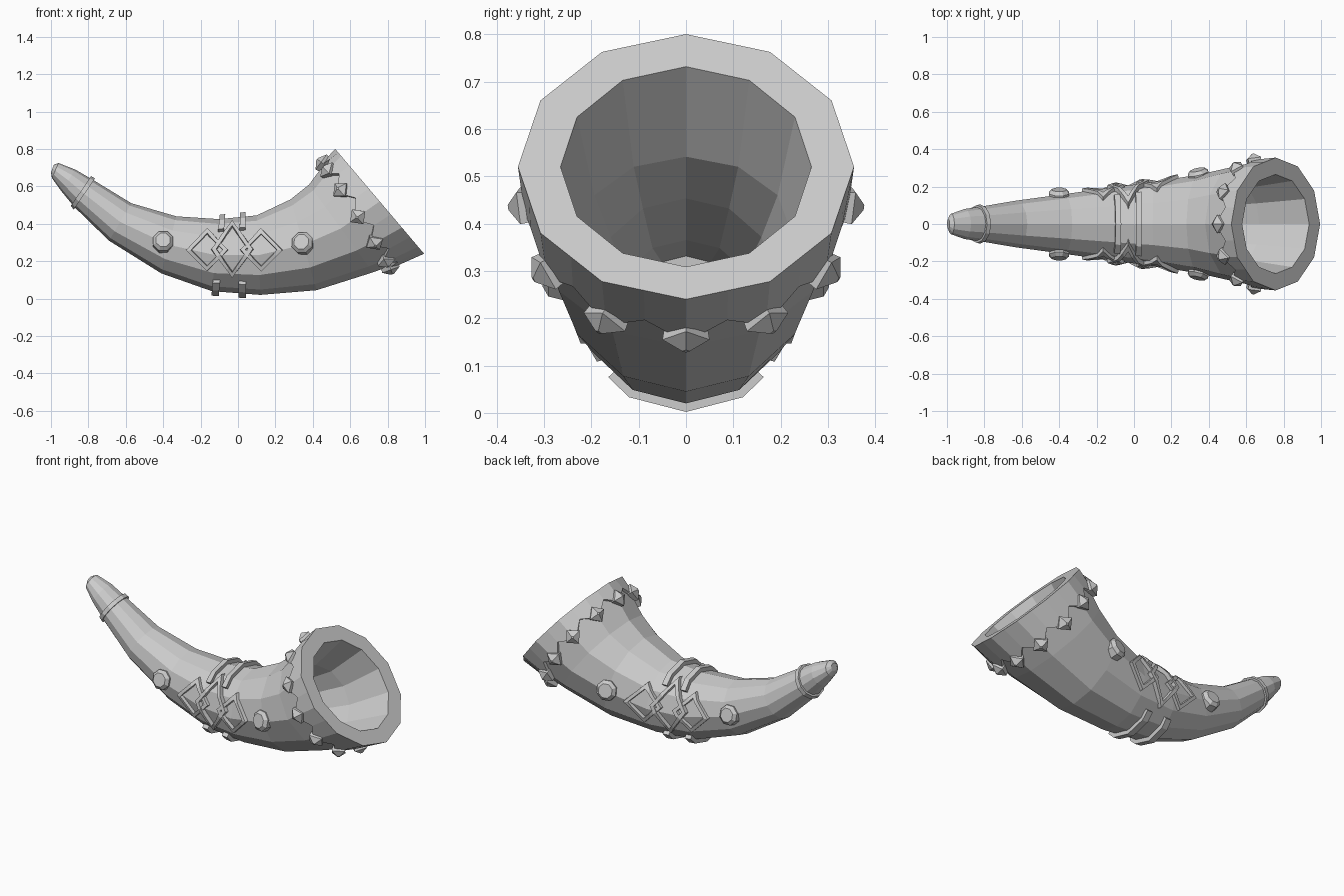
import bpy, bmesh, math
from mathutils import Vector
from mathutils.bvhtree import BVHTree

if "Cube" in bpy.data.objects:
    bpy.data.objects.remove(bpy.data.objects["Cube"])

grey = bpy.data.materials.new("horn_grey")
grey.use_nodes = True
grey.diffuse_color = (0.6, 0.6, 0.6, 1)
grey.node_tree.nodes["Principled BSDF"].inputs["Base Color"].default_value = (0.6, 0.6, 0.6, 1)

# Horn sections from tip to mouth: upper x, z, lower x, z, half width
RINGS = [
    (-.985, .715, -1.0, .675, .025), (-.96, .725, -.995, .645, .055),
    (-.87, .69, -.945, .575, .08), (-.775, .635, -.875, .49, .092),
    (-.57, .51, -.69, .31, .125), (-.33, .44, -.41, .135, .16),
    (-.1, .425, -.14, .04, .195), (.1, .445, .12, .02, .225),
    (.28, .53, .42, .045, .265), (.38, .61, .72, .14, .31),
    (.52, .8, .995, .24, .355)]
SIDES = 12
LAST = len(RINGS) - 1


def ring_point(i, k, off):
    tx, tz, bx, bz, w = RINGS[i]
    top, bot = Vector((tx, 0, tz)), Vector((bx, 0, bz))
    a = 2 * math.pi * k / SIDES
    up = (top - bot) / 2
    d = up * math.cos(a) + Vector((0, -w * math.sin(a), 0))
    return (top + bot) / 2 + d + d.normalized() * off


def surf(s, f, off=0.0):
    """Point on the faceted horn: s along the sections, f around the corners."""
    i, k = min(int(s), LAST - 1), math.floor(f)
    def around(j):
        return ring_point(j, k, off).lerp(ring_point(j, k + 1, off), f - k)
    return around(i).lerp(around(i + 1), s - i)


def finish(name, bm):
    bmesh.ops.recalc_face_normals(bm, faces=bm.faces)
    me = bpy.data.meshes.new(name)
    bm.to_mesh(me)
    bm.free()
    me.materials.append(grey)
    ob = bpy.data.objects.new(name, me)
    bpy.context.collection.objects.link(ob)
    return ob


def loft(name, loops, closed=True, cap_start=False, cap_end=False, wrap=False):
    """Bridge consecutive loops of points."""
    bm = bmesh.new()
    rows = [[bm.verts.new(p) for p in loop] for loop in loops]
    n = len(rows[0])
    pairs = list(zip(rows, rows[1:])) + ([(rows[-1], rows[0])] if wrap else [])
    for a, b in pairs:
        for j in range(n if closed else n - 1):
            bm.faces.new((a[j], a[(j + 1) % n], b[(j + 1) % n], b[j]))
    if cap_start:
        bm.faces.new(rows[0])
    if cap_end:
        bm.faces.new(rows[-1])
    return finish(name, bm)


# Horn shell with a hollow, closed inside
corners = range(SIDES)
outer = [[surf(i, k) for k in corners] for i in range(LAST + 1)]
inner = [[surf(s, k, off) for k in corners]
         for s, off in ((10, -.09), (9, -.085), (8, -.08), (7, -.08), (6.3, -.1))]
horn = loft("horn_body", outer + inner, cap_start=True, cap_end=True)
tree = BVHTree.FromPolygons([v.co for v in horn.data.vertices],
                            [p.vertices[:] for p in horn.data.polygons])


# Raised bands: a box section swept around the horn
def band(name, s0, s1, stops, off, full=False):
    loops = [[surf(s0, f, -.01), surf(s0, f, off), surf(s1, f, off), surf(s1, f, -.01)]
             for f in stops]
    loft(name, loops, cap_start=not full, cap_end=not full, wrap=full)


band("tip_collar", 2.82, 3.02, corners, .012, True)
for label, s in (("rear", 6.0), ("fore", 6.55)):
    band(label + "_strap_upper", s, s + .15, (-1.6, -1, 0, 1, 1.6), .024)
    band(label + "_strap_lower", s, s + .15, (4.5, 5, 6, 7, 7.5), .024)

# Zigzag cuff around the mouth
half_steps = [k / 2 for k in range(2 * SIDES)]


def tooth(f):
    drop = .56 - .12 * math.cos(2 * math.pi * f / SIDES)
    return LAST - drop - (.1 if f == int(f) else -.18)


loft("mouth_cuff", [[surf(tooth(f), f, -.004) for f in half_steps],
                    [surf(tooth(f), f, .016) for f in half_steps],
                    [surf(LAST, f) for f in half_steps]])

# Pointed gems on the cuff teeth
for k in corners:
    s = tooth(k) + .1
    c = surf(s, k, .01)
    along = (surf(s + .05, k) - surf(s - .05, k)).normalized()
    across = (surf(s, k + .5) - surf(s, k - .5)).normalized()
    normal = along.cross(across).normalized()
    if normal.dot(c - (surf(s, k) + surf(s, k + 6)) / 2) < 0:
        normal = -normal
    def square(r, h):
        return [c + normal * h + d * r for d in (along, across, -along, -across)]
    loft("cuff_gem", [square(.045, -.02), square(.05, .01), square(.008, .036)],
         cap_start=True, cap_end=True)


# Ornaments pressed onto both flanks
def flank(x, z, side, h):
    hit, normal, _, _ = tree.ray_cast(Vector((x, side, z)), Vector((0, -side, 0)))
    return hit + Vector((0, side * h, 0)) + Vector((normal.x, 0, normal.z)) * h * .5


def diamond(cx, cz, rx, rz, side, h):
    steps = 4
    dirs = [(1, 0), (0, 1), (-1, 0), (0, -1)]
    def outline(scale_in, height):
        pts = []
        for (ax, az), (bx, bz) in zip(dirs, dirs[1:] + dirs[:1]):
            for j in range(steps):
                t = j / steps
                pts.append(flank(cx + (ax + (bx - ax) * t) * (rx - scale_in),
                                 cz + (az + (bz - az) * t) * (rz - scale_in), side, height))
        return pts
    loft("diamond_frame", [outline(0, -.01), outline(.004, h),
                           outline(.03, h), outline(.034, -.01)], wrap=True)


def round_gem(x, z, r, side):
    n = tree.ray_cast(Vector((x, side, z)), Vector((0, -side, 0)))[1]
    c = flank(x, z, side, 0)
    u = n.cross(Vector((0, 0, 1))).normalized()
    v = n.cross(u)
    def octagon(radius, h):
        return [c + n * h + (u * math.cos(a) + v * math.sin(a)) * radius
                for a in [math.pi * (j + .5) / 4 for j in range(8)]]
    loft("flank_gem", [octagon(r, -.03), octagon(r, .012), octagon(r * .7, .03)],
         cap_start=True, cap_end=True)


for side in (-1, 1):
    diamond(-.165, .26, .115, .115, side, .018)
    diamond(-.03, .263, .115, .15, side, .024)
    diamond(.125, .26, .115, .115, side, .02)
    round_gem(-.4, .305, .058, side)
    round_gem(.345, .297, .06, side)
